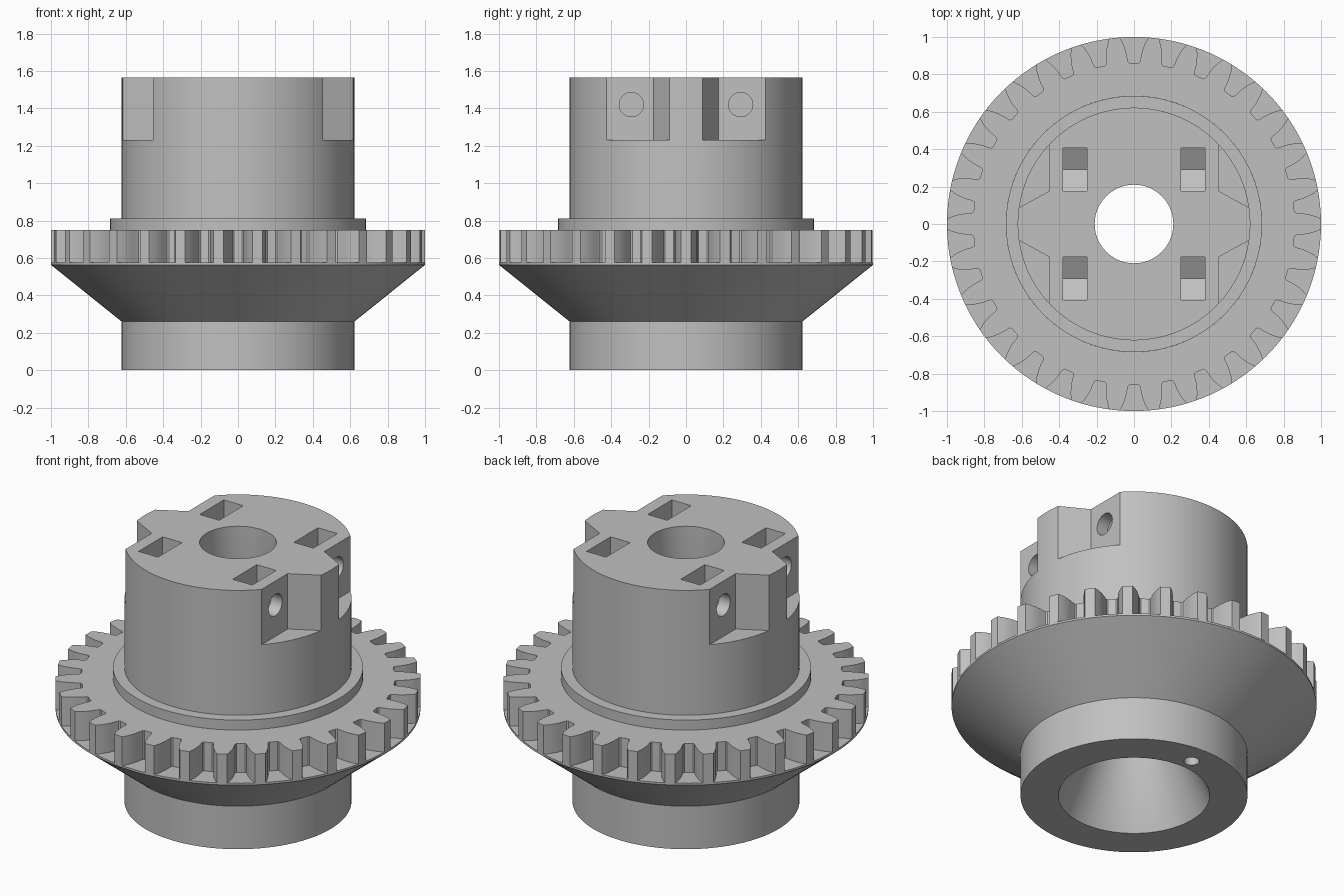
import bpy, bmesh, math
from mathutils import Matrix

if "Cube" in bpy.data.objects:
    bpy.data.objects.remove(bpy.data.objects["Cube"])

GREY = bpy.data.materials.new("plain_grey")
GREY.diffuse_color = (0.53, 0.53, 0.53, 1)
GREY.use_nodes = True
GREY.node_tree.nodes["Principled BSDF"].inputs["Base Color"].default_value = GREY.diffuse_color


def make(name, bm):
    bmesh.ops.recalc_face_normals(bm, faces=bm.faces)
    me = bpy.data.meshes.new(name)
    bm.to_mesh(me)
    bm.free()
    me.materials.append(GREY)
    ob = bpy.data.objects.new(name, me)
    bpy.context.collection.objects.link(ob)
    return ob


def activate(ob):
    bpy.ops.object.select_all(action='DESELECT')
    ob.select_set(True)
    bpy.context.view_layer.objects.active = ob


def lathe(name, profile, seg):
    """Closed (radius, z) loop revolved about the z axis."""
    bm = bmesh.new()
    rings = []
    for i in range(seg):
        a = 2 * math.pi * i / seg
        rings.append([bm.verts.new((r * math.cos(a), r * math.sin(a), z)) for r, z in profile])
    n = len(profile)
    for i in range(seg):
        p, q = rings[i], rings[(i + 1) % seg]
        for j in range(n):
            k = (j + 1) % n
            bm.faces.new((p[j], q[j], q[k], p[k]))
    return make(name, bm)


def prism(name, bottom, top):
    """Solid between two matching polygons."""
    bm = bmesh.new()
    a = [bm.verts.new(p) for p in bottom]
    b = [bm.verts.new(p) for p in top]
    bm.faces.new(a)
    bm.faces.new(b)
    for i in range(len(a)):
        j = (i + 1) % len(a)
        bm.faces.new((a[i], a[j], b[j], b[i]))
    return make(name, bm)


def rod(name, radius, length, centre, turn=Matrix()):
    bm = bmesh.new()
    bmesh.ops.create_cone(bm, cap_ends=True, segments=32, radius1=radius, radius2=radius,
                          depth=length, matrix=Matrix.Translation(centre) @ turn)
    return make(name, bm)


def cut(target, cutter):
    cutter.hide_render = True
    mod = target.modifiers.new("cut", 'BOOLEAN')
    mod.operation = 'DIFFERENCE'
    mod.solver = 'EXACT'
    mod.object = cutter
    activate(target)
    bpy.ops.object.modifier_apply(modifier=mod.name)
    bpy.data.objects.remove(cutter)


# Hub: stepped outside, flared flange, straight bore opening into a cone below
hub = lathe("hub", [(0.415, 0), (0.622, 0), (0.622, 0.26), (1.0, 0.563), (1.0, 0.575),
                    (0.685, 0.575), (0.685, 0.81), (0.622, 0.81), (0.622, 1.565),
                    (0.21, 1.565), (0.21, 0.42)], 120)

for sx in (1, -1):
    for sy in (1, -1):
        # Corner notch with a slanted inner wall
        notch = [(0.455, 0.55), (0.455, 0.175), (0.73, 0.025), (0.73, 0.55)]
        cut(hub, prism("notch_cutter", [(sx * x, sy * y, 1.23) for x, y in notch],
                       [(sx * x, sy * y, 1.7) for x, y in notch]))
        # Cross bolt hole
        cut(hub, rod("bolt_cutter", 0.065, 0.4, (sx * 0.4, sy * 0.292, 1.42),
                     Matrix.Rotation(math.pi / 2, 4, 'Y')))
        # Nut pocket with a V-shaped floor
        pocket = [(0.177, 1.7), (0.177, 1.355), (0.292, 1.29), (0.407, 1.355), (0.407, 1.7)]
        cut(hub, prism("pocket_cutter", [(sx * 0.25, sy * y, z) for y, z in pocket],
                       [(sx * 0.38, sy * y, z) for y, z in pocket]))

# Small pin hole in the underside
cut(hub, rod("pin_cutter", 0.042, 0.4, (0, 0.49, 0)))

# Gear ring: 30 teeth standing on the flange
TEETH = 30
Z0, Z1, R_IN = 0.575, 0.75, 0.685
gap = [(0.86, 1.5), (0.866, 2.0), (0.88, 2.25), (0.91, 2.5), (0.94, 2.95),
       (0.97, 3.55), (1.0, 4.4)]
gap = [(r, -a) for r, a in reversed(gap)] + gap
outline = []
for t in range(TEETH):
    mid = -90 + 360 / TEETH * t
    outline += [(r, math.radians(mid + a)) for r, a in gap]
    outline.append((1.0, math.radians(mid + 180 / TEETH)))

bm = bmesh.new()
cols = []
for r, a in outline:
    c, s = math.cos(a), math.sin(a)
    cols.append([bm.verts.new(p) for p in ((r * c, r * s, Z0), (r * c, r * s, Z1),
                                           (R_IN * c, R_IN * s, Z1))])
for i, p in enumerate(cols):
    q = cols[(i + 1) % len(cols)]
    for k in (0, 1):
        bm.faces.new((p[k], q[k], q[k + 1], p[k + 1]))
gear = make("gear_ring", bm)

for ob in (hub, gear):
    activate(ob)
    bpy.ops.object.shade_smooth_by_angle(angle=math.radians(28))
